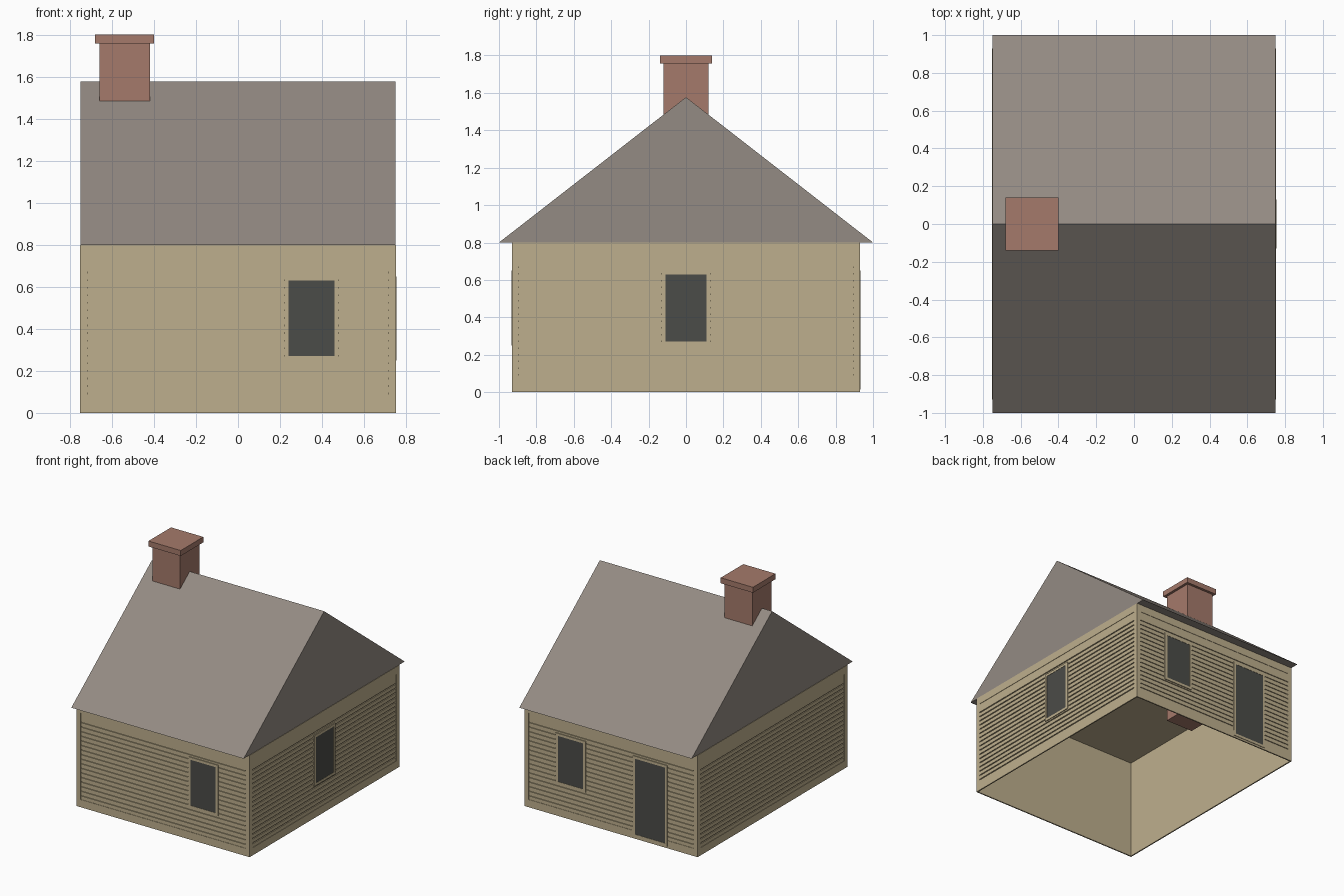
import bpy
import bmesh
from math import radians
from mathutils import Matrix, Vector

cube = bpy.data.objects.get("Cube")
if cube:
    bpy.data.objects.remove(cube)


def material(name, rgb):
    """Flat colour given as sRGB bytes, stored as linear."""
    lin = [((c / 255 + 0.055) / 1.055) ** 2.4 for c in rgb]
    m = bpy.data.materials.new(name)
    m.use_nodes = True
    m.diffuse_color = (*lin, 1)
    m.node_tree.nodes["Principled BSDF"].inputs["Base Color"].default_value = (*lin, 1)
    return m


SIDING = material("tan_siding", (190, 175, 141))
ROOF = material("grey_roof", (148, 139, 131))
BRICK = material("red_brick", (165, 122, 107))
GLASS = material("dark_glass", (75, 76, 72))


def finish(name, bm, mat, turn=0):
    bmesh.ops.rotate(bm, verts=bm.verts, matrix=Matrix.Rotation(radians(turn), 3, "Z"))
    bmesh.ops.recalc_face_normals(bm, faces=bm.faces)
    mesh = bpy.data.meshes.new(name)
    bm.to_mesh(mesh)
    bm.free()
    mesh.materials.append(mat)
    obj = bpy.data.objects.new(name, mesh)
    bpy.context.collection.objects.link(obj)
    return obj


def add_box(bm, lo, hi):
    lo, hi = Vector(lo), Vector(hi)
    size = Matrix.Diagonal((*(hi - lo), 1))
    bmesh.ops.create_cube(bm, size=1, matrix=Matrix.Translation((lo + hi) / 2) @ size)


HALF_X, HALF_Y, WALL_H = 0.752, 0.93, 0.8
TRIM, TRIM_W = 0.01, 0.036          # trim thickness and corner board width
PANEL_LO, PANEL_HI = 0.06, 0.74
PITCH, BOARD_H, BOARD_T, ROWS = 0.036, 0.028, 0.007, 17

# Thin wall shell with a ceiling, open underneath
bm = bmesh.new()
cx, cy = HALF_X - TRIM, HALF_Y - TRIM
add_box(bm, (-cx, -cy, 0), (cx, cy, WALL_H - 0.003))
bm.faces.ensure_lookup_table()
floor = min(bm.faces, key=lambda f: f.calc_center_median().z)
bmesh.ops.delete(bm, geom=[floor], context="FACES_ONLY")
finish("wall_shell", bm, SIDING)


def plate(bm, u0, u1, z0, z1, core, thick):
    """Plate lying on a wall core that faces -y before turning."""
    add_box(bm, (u0, -core - thick, z0), (u1, -core, z1))


def border(bm, u0, u1, z0, z1, side, bottom, top, core, thick):
    plate(bm, u0, u0 + side, z0, z1, core, thick)
    plate(bm, u1 - side, u1, z0, z1, core, thick)
    plate(bm, u0 + side, u1 - side, z0, z0 + bottom, core, thick)
    plate(bm, u0 + side, u1 - side, z1 - top, z1, core, thick)


def clad_wall(name, half_u, half_n, turn):
    core = half_n - TRIM
    # Trim boards round the edge
    bm = bmesh.new()
    border(bm, -half_u, half_u, 0, WALL_H, TRIM_W, PANEL_LO, WALL_H - PANEL_HI, core, TRIM)
    finish(name + "_trim", bm, SIDING, turn)
    # Horizontal siding boards with narrow grooves, tall board on top
    bm = bmesh.new()
    u = half_u - TRIM_W
    for row in range(ROWS):
        z = PANEL_LO + row * PITCH
        plate(bm, -u, u, z, z + BOARD_H, core, BOARD_T)
    plate(bm, -u, u, PANEL_LO + ROWS * PITCH, PANEL_HI, core, BOARD_T)
    finish(name + "_siding", bm, SIDING, turn)


def opening(name, u, half_w, z0, z1, half_n, turn):
    core, rim = half_n - TRIM, 0.02
    bm = bmesh.new()
    border(bm, u - half_w, u + half_w, z0, z1, rim, rim, rim, core, 0.0135)
    finish(name + "_frame", bm, SIDING, turn)
    bm = bmesh.new()
    plate(bm, u - half_w + rim, u + half_w - rim, z0 + rim, z1 - rim, core, 0.0115)
    finish(name + "_pane", bm, GLASS, turn)


clad_wall("front_wall", HALF_X, HALF_Y, 0)
clad_wall("left_wall", HALF_Y, HALF_X, 90)
clad_wall("back_wall", HALF_X, HALF_Y, 180)
clad_wall("right_wall", HALF_Y, HALF_X, 270)

opening("front_window", 0.35, 0.13, 0.25, 0.65, HALF_Y, 0)
opening("left_window", 0, 0.13, 0.25, 0.65, HALF_X, 90)
opening("back_window", -0.35, 0.13, 0.25, 0.65, HALF_Y, 180)
opening("back_door", 0.34, 0.15, 0.015, 0.65, HALF_Y, 180)

# Gable roof prism
bm = bmesh.new()
gable = [bm.verts.new((-0.749, y, z)) for y, z in ((-1, WALL_H), (1, WALL_H), (0, 1.577))]
face = bm.faces.new(gable)
ext = bmesh.ops.extrude_face_region(bm, geom=[face], use_keep_orig=True)
moved = [g for g in ext["geom"] if isinstance(g, bmesh.types.BMVert)]
bmesh.ops.translate(bm, verts=moved, vec=(1.498, 0, 0))
finish("gable_roof", bm, ROOF)

# Chimney stack runs down through the ceiling, with a cap on top
bm = bmesh.new()
add_box(bm, (-0.66, -0.12, 0.69), (-0.42, 0.12, 1.77))
finish("chimney_stack", bm, BRICK)
bm = bmesh.new()
add_box(bm, (-0.68, -0.14, 1.757), (-0.40, 0.14, 1.8))
finish("chimney_cap", bm, BRICK)
